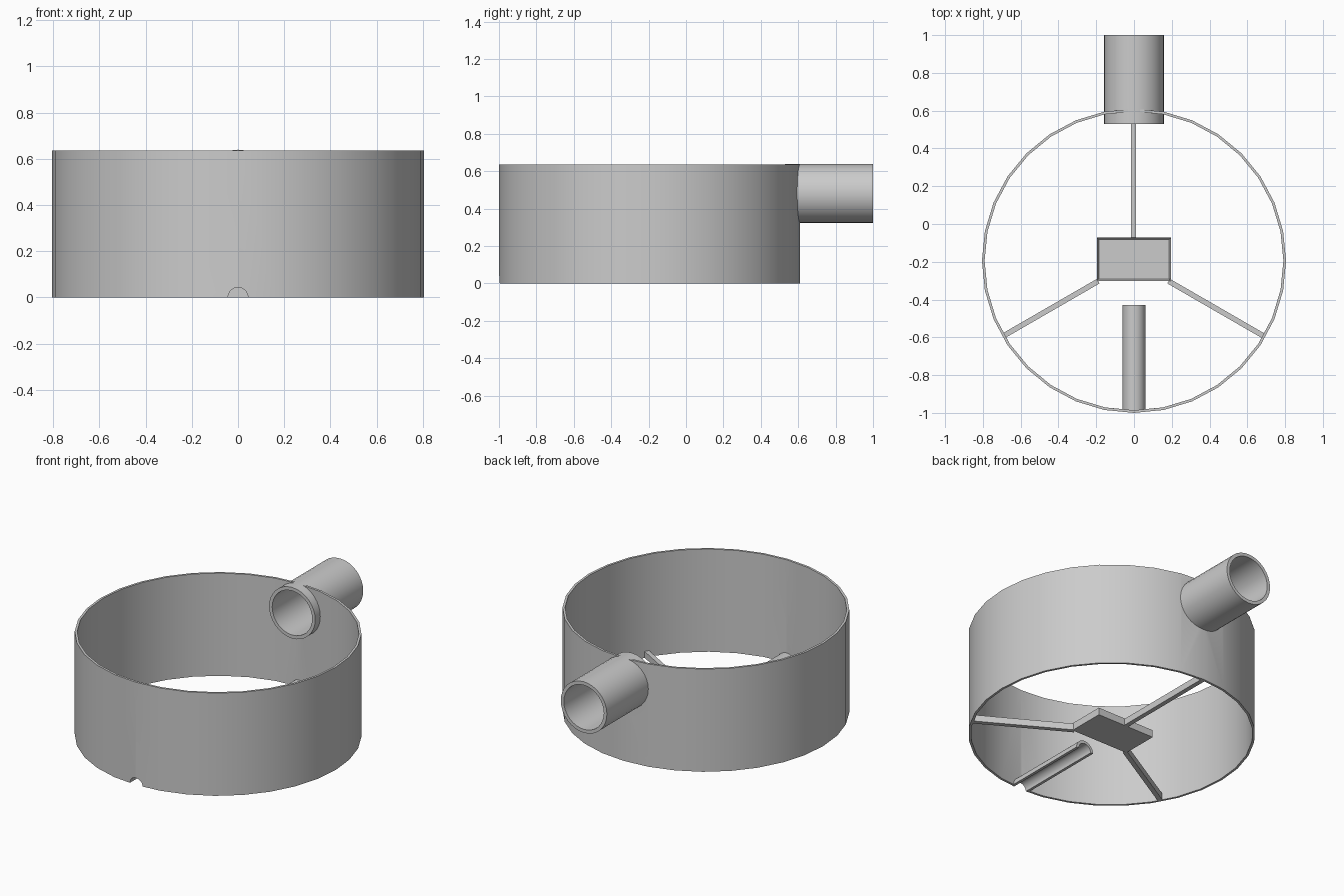
import bpy, bmesh, math
from mathutils import Matrix, Vector

cube = bpy.data.objects.get("Cube")
if cube:
    bpy.data.objects.remove(cube, do_unlink=True)

grey = bpy.data.materials.new("plain grey")
grey.use_nodes = True
colour = (0.6, 0.6, 0.6, 1)
grey.diffuse_color = colour
grey.node_tree.nodes["Principled BSDF"].inputs["Base Color"].default_value = colour

CY = -0.195          # ring centre along y
RING_R = 0.805
WALL = 0.014
ALONG_Y = Matrix.Rotation(-math.pi / 2, 4, "X")


def finish(name, bm, matrix=None):
    if matrix:
        bm.transform(matrix)
    bmesh.ops.recalc_face_normals(bm, faces=bm.faces[:])
    mesh = bpy.data.meshes.new(name)
    bm.to_mesh(mesh)
    bm.free()
    mesh.materials.append(grey)
    ob = bpy.data.objects.new(name, mesh)
    bpy.context.collection.objects.link(ob)
    return ob


def tube(name, outer, inner, length, sides, matrix, arc=2 * math.pi):
    """Spin a rectangular wall section about z; a partial arc gets end faces."""
    bm = bmesh.new()
    section = [(inner, 0), (outer, 0), (outer, length), (inner, length)]
    closed = arc > 6
    rings = []
    for i in range(sides if closed else sides + 1):
        a = arc * i / sides
        rings.append([bm.verts.new((r * math.cos(a), r * math.sin(a), z)) for r, z in section])
    for i in range(sides):
        a, b = rings[i], rings[(i + 1) % len(rings)]
        for j in range(4):
            k = (j + 1) % 4
            bm.faces.new((a[j], b[j], b[k], a[k]))
    if not closed:
        bm.faces.new(rings[0])
        bm.faces.new(rings[-1])
    return finish(name, bm, matrix)


def rod(name, radius, length, sides, matrix):
    bm = bmesh.new()
    bmesh.ops.create_cone(bm, cap_ends=True, segments=sides, radius1=radius,
                          radius2=radius, depth=length)
    return finish(name, bm, matrix)


def box_mesh(size, centre):
    bm = bmesh.new()
    bmesh.ops.create_cube(bm, size=1)
    bm.transform(Matrix.Translation(centre) @ Matrix.Diagonal((*size, 1)))
    return bm


def cut(target, cutter):
    bpy.context.view_layer.objects.active = target
    mod = target.modifiers.new("cut", "BOOLEAN")
    mod.operation, mod.solver, mod.object = "DIFFERENCE", "EXACT", cutter
    bpy.ops.object.modifier_apply(modifier=mod.name)
    bpy.data.objects.remove(cutter, do_unlink=True)


def smooth(ob):
    bpy.ops.object.select_all(action="DESELECT")
    ob.select_set(True)
    bpy.context.view_layer.objects.active = ob
    bpy.ops.object.shade_smooth_by_angle(angle=math.radians(30))


# Outer ring with a port for the pipe and a notch for the channel
PIPE_Z, PIPE_R, BORE = 0.481, 0.158, 0.137
CHANNEL_R = 0.043
ring = tube("outer_ring", RING_R, RING_R - WALL, 0.636, 32, Matrix.Translation((0, CY, 0)))
cut(ring, rod("port_cutter", 0.147, 0.3, 32, Matrix.Translation((0, 0.61, PIPE_Z)) @ ALONG_Y))
cut(ring, rod("notch_cutter", CHANNEL_R, 0.2, 32, Matrix.Translation((0, -1, 0)) @ ALONG_Y))

# Side pipe through the back wall
pipe = tube("side_pipe", PIPE_R, BORE, 0.47, 32,
            Matrix.Translation((0, 0.53, PIPE_Z)) @ ALONG_Y)

# Half-round channel on the floor at the front
channel = tube("floor_channel", 0.06, CHANNEL_R, 0.555, 16,
               Matrix.Translation((0, -0.43, 0)) @ Matrix.Rotation(math.pi / 2, 4, "X"),
               arc=math.pi)
for ob in (ring, pipe, channel):
    smooth(ob)

# Central tray with a thin rim and recessed floor
TRAY = Vector((0.394, 0.23, 0.045))
bm = box_mesh(TRAY, (0, -0.187, TRAY.z / 2))
top = max(bm.faces, key=lambda f: f.calc_center_median().z)
bmesh.ops.inset_region(bm, faces=[top], thickness=0.016)
bmesh.ops.translate(bm, verts=top.verts[:], vec=(0, 0, -0.03))
finish("centre_tray", bm)

# Three spokes from the tray to the ring
for name, angle, start in (("back_spoke", 90, 0.12), ("left_spoke", -30, 0.215),
                           ("right_spoke", 210, 0.215)):
    end = RING_R - WALL / 2
    bm = box_mesh((end - start, 0.028, 0.04), ((start + end) / 2, 0, 0.02))
    finish(name, bm, Matrix.Translation((-0.003, CY, 0))
           @ Matrix.Rotation(math.radians(angle), 4, "Z"))
